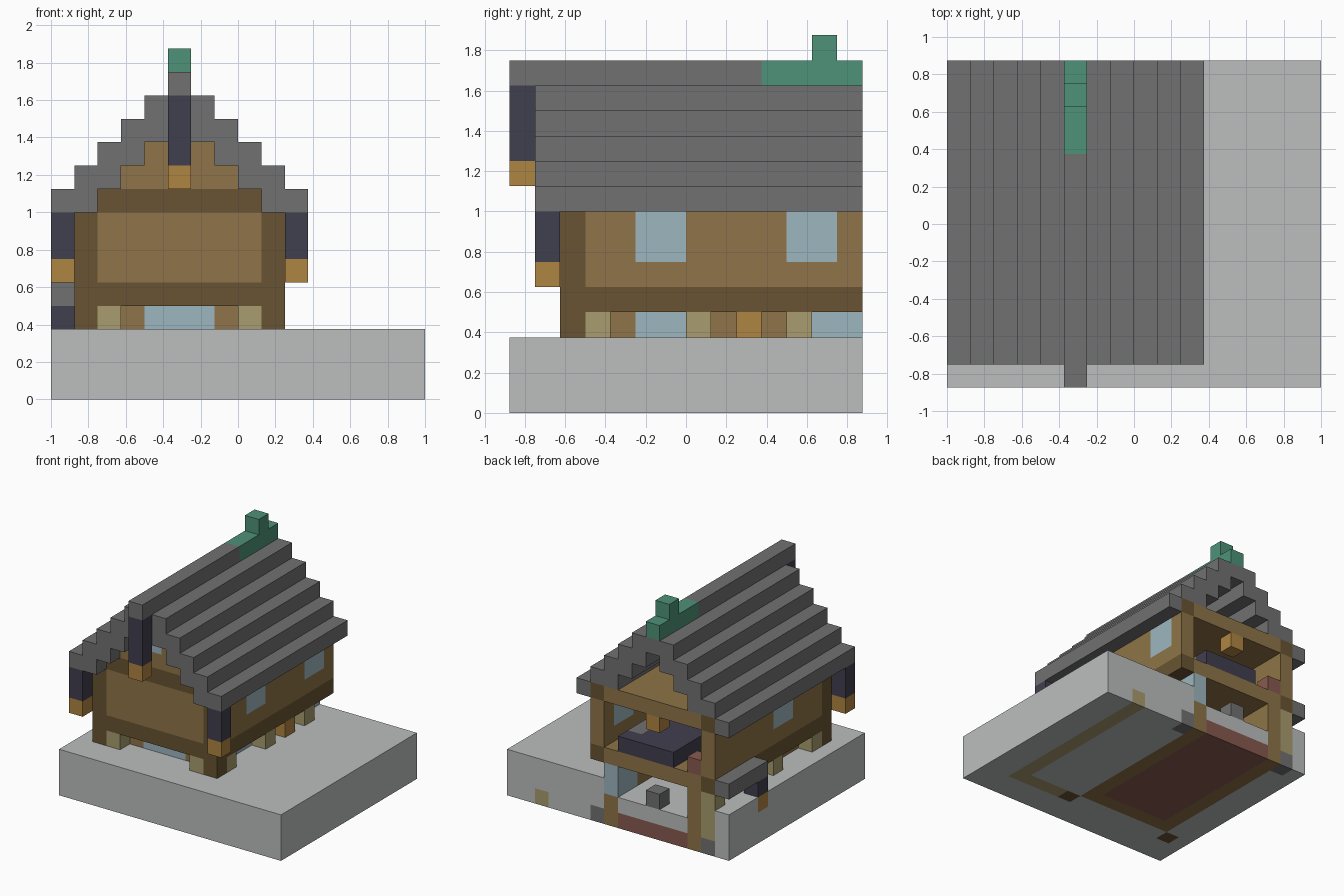
import bpy
import bmesh
from mathutils import Vector

old = bpy.data.objects.get("Cube")
if old:
    bpy.data.objects.remove(old, do_unlink=True)

UNIT = 0.125
ORIGIN = Vector((-1.0, -0.875, 0.0))

COLOURS = {
    "snow": (188, 191, 191), "slate": (113, 113, 113),
    "wood": (143, 116, 72), "dark wood": (104, 84, 50),
    "glass": (157, 182, 191), "olive": (168, 156, 110),
    "amber": (175, 133, 66), "navy": (64, 63, 78),
    "moss": (78, 146, 120), "maroon": (135, 90, 79),
}


def linear(c):
    c /= 255
    return c / 12.92 if c <= 0.04045 else ((c + 0.055) / 1.055) ** 2.4


def make_material(name, rgb):
    colour = [linear(c) for c in rgb] + [1.0]
    mat = bpy.data.materials.new(name)
    mat.use_nodes = True
    mat.diffuse_color = colour
    bsdf = next(n for n in mat.node_tree.nodes if n.type == "BSDF_PRINCIPLED")
    bsdf.inputs["Base Color"].default_value = colour
    bsdf.inputs["Roughness"].default_value = 0.9
    return mat


MATERIALS = {name: make_material(name, rgb) for name, rgb in COLOURS.items()}
cells = {}     # block position -> part name
part_mat = {}  # part name -> colour


def fill(part, colour, xs, ys, zs):
    """Fill a cuboid of blocks; later parts replace earlier ones."""
    part_mat[part] = colour
    for x in range(*xs):
        for y in range(*ys):
            for z in range(*zs):
                cells[x, y, z] = part


def carve(xs, ys, zs):
    for x in range(*xs):
        for y in range(*ys):
            for z in range(*zs):
                cells.pop((x, y, z), None)


LEFT, RIGHT = (1, 2), (9, 10)   # outer wall columns
FRONT = (2, 3)                  # front wall row
DEPTH = (2, 14)                 # house depth
MID = (5, 6)                    # column under the ridge
END = (13, 14)                  # row at the open back

# Ground slab and buried path
fill("ground", "snow", (0, 16), (0, 14), (0, 3))
fill("path", "olive", (13, 14), DEPTH, (0, 1))
fill("path", "olive", (10, 14), FRONT, (0, 1))

# Recessed lower storey with its sunken floor
fill("lower_wall", "wood", (2, 9), (3, 14), (0, 4))
carve((3, 8), (4, 14), (2, 4))
fill("lower_floor", "snow", (3, 8), (4, 14), (1, 2))
fill("foundation", "maroon", (3, 8), (4, 14), (0, 1))
fill("lower_window_front", "glass", (4, 7), (3, 4), (2, 4))
for i, ys in enumerate([(5, 7), (12, 14)]):
    fill(f"lower_window_side_{i}", "glass", (8, 9), ys, (2, 4))

# Corner posts, footings and brackets under the overhang
for side, xs in (("left", RIGHT), ("right", LEFT)):
    fill("corner_post_" + side, "dark wood", xs, FRONT, (0, 4))
    fill("footing_" + side, "slate", xs, END, (0, 1))
    for y in (3, 7):
        fill("brackets_" + side, "olive", xs, (y, y + 1), (3, 4))
for x in (2, 8):
    fill("brackets_front", "olive", (x, x + 1), FRONT, (3, 4))
fill("brackets_left", "olive", RIGHT, (11, 12), (3, 4))
fill("back_pillar", "olive", LEFT, END, (1, 4))
fill("side_lamp", "amber", RIGHT, (9, 10), (3, 4))

# Stepped roof, two blocks thick
for i in range(6):
    for x in (i, 10 - i):
        fill("roof", "slate", (x, x + 1), (1, 14), (max(8, 7 + i), 9 + i))
fill("roof", "slate", MID, (0, 1), (13, 14))

# Floor decks framed by dark beams
for name, z in (("upper_floor", 4), ("attic_floor", 8)):
    fill(name, "wood", (2, 9), (3, 14), (z, z + 1))
    for xs, ys in ((LEFT, DEPTH), (RIGHT, DEPTH), ((1, 10), FRONT)):
        fill(name + "_beam", "dark wood", xs, ys, (z, z + 1))

# Upper storey walls
fill("upper_wall_front", "wood", (2, 9), FRONT, (5, 8))
for side, xs, windows in (("left", RIGHT, (5, 11)), ("right", LEFT, (6,))):
    fill("upper_wall_" + side, "wood", xs, DEPTH, (5, 8))
    fill("upper_post_" + side, "dark wood", xs, FRONT, (5, 8))
    for y in windows:
        fill("upper_window_" + side, "glass", xs, (y, y + 2), (6, 8))

# Front gable
fill("gable", "wood", (3, 8), FRONT, (9, 10))
fill("gable", "wood", (4, 7), FRONT, (10, 11))
fill("gable", "wood", MID, FRONT, (11, 12))
fill("gable_window", "glass", MID, FRONT, (10, 11))

# Hanging lanterns at the ridge and eaves
fill("ridge_hanger", "navy", MID, (0, 1), (10, 13))
fill("ridge_lantern", "amber", MID, (0, 1), (9, 10))
for side, xs in (("left", (10, 11)), ("right", (0, 1))):
    fill("eave_hanger_" + side, "navy", xs, (1, 2), (6, 8))
    fill("eave_lantern_" + side, "amber", xs, (1, 2), (5, 6))

# Moss on the ridge
fill("ridge_moss", "moss", MID, (10, 14), (13, 14))
fill("ridge_moss", "moss", MID, (12, 13), (14, 15))

# Side awning with its lantern
fill("awning", "slate", (0, 1), (10, 14), (4, 5))
fill("awning_hanger", "navy", (0, 1), (10, 11), (3, 4))
fill("awning_lantern", "amber", (0, 1), (10, 11), (2, 3))

# Furniture
fill("bed", "navy", (4, 8), (10, 14), (5, 6))
fill("pillow", "slate", (7, 8), (11, 13), (5, 6))
fill("pot", "maroon", (2, 3), END, (5, 6))
fill("ceiling_lamp", "amber", MID, END, (7, 8))
fill("stove", "slate", MID, END, (2, 3))


def build(part):
    """Make one mesh from the exposed block faces of a part."""
    bm = bmesh.new()
    for cell, owner in cells.items():
        if owner != part:
            continue
        for axis in range(3):
            u, v = Vector(), Vector()
            u[(axis + 1) % 3] = v[(axis + 2) % 3] = 1
            for step in (-1, 1):
                near = list(cell)
                near[axis] += step
                if tuple(near) in cells:
                    continue
                corner = Vector(cell)
                corner[axis] += step > 0
                ring = [corner, corner + u, corner + u + v, corner + v]
                if step < 0:
                    ring.reverse()
                bm.faces.new([bm.verts.new(ORIGIN + p * UNIT) for p in ring])
    bmesh.ops.remove_doubles(bm, verts=bm.verts[:], dist=UNIT / 100)
    mesh = bpy.data.meshes.new(part)
    bm.to_mesh(mesh)
    bm.free()
    mesh.materials.append(MATERIALS[part_mat[part]])
    bpy.context.collection.objects.link(bpy.data.objects.new(part, mesh))


for part in part_mat:
    if part in cells.values():
        build(part)
